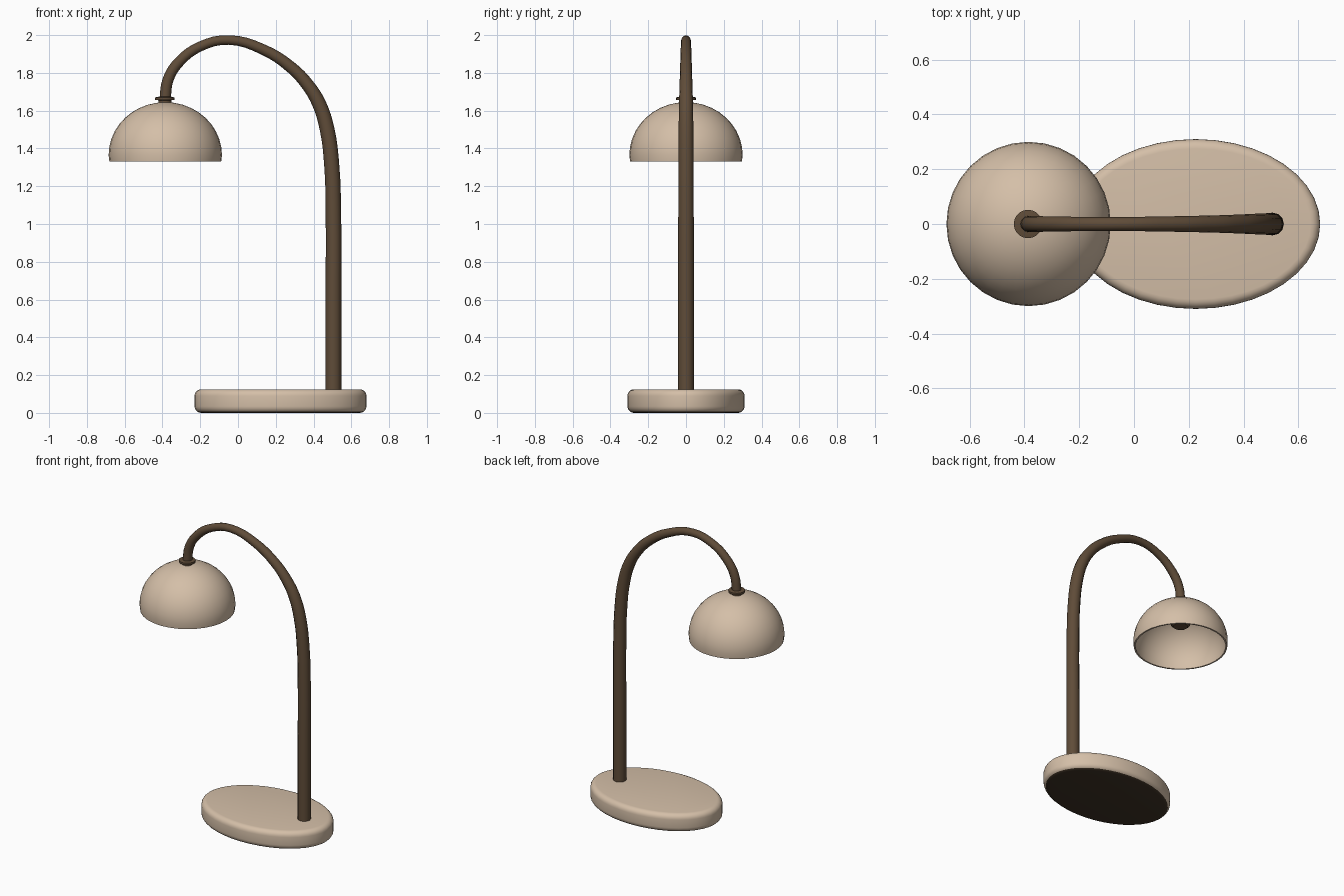
import bpy
import math

cube = bpy.data.objects.get("Cube")
if cube:
    bpy.data.objects.remove(cube)


def material(name, color):
    mat = bpy.data.materials.new(name)
    mat.use_nodes = True
    mat.diffuse_color = (*color, 1)
    bsdf = mat.node_tree.nodes["Principled BSDF"]
    bsdf.inputs["Base Color"].default_value = (*color, 1)
    bsdf.inputs["Roughness"].default_value = 0.7
    return mat


CREAM = material("warm cream", (0.66, 0.52, 0.39))
BROWN = material("walnut brown", (0.115, 0.072, 0.04))
DARK = material("dark brown", (0.05, 0.033, 0.019))


def smooth(obj, angle=40):
    bpy.ops.object.select_all(action="DESELECT")
    obj.select_set(True)
    bpy.context.view_layer.objects.active = obj
    bpy.ops.object.shade_smooth_by_angle(angle=math.radians(angle))


def lathe(name, profile, center, mat, sides=32, stretch=0.0, angle=40):
    """Sweep (radius, z) points round z; stretch lengthens the x radius."""
    verts, faces = [], []
    for r, z in profile:
        for i in range(sides):
            a = math.tau * i / sides
            verts.append(((r + stretch) * math.cos(a), r * math.sin(a), z))
    for j in range(len(profile) - 1):
        for i in range(sides):
            k = (i + 1) % sides
            faces.append((j * sides + i, j * sides + k,
                          (j + 1) * sides + k, (j + 1) * sides + i))
    faces.append(tuple(reversed(range(sides))))
    last = (len(profile) - 1) * sides
    faces.append(tuple(range(last, last + sides)))
    mesh = bpy.data.meshes.new(name)
    mesh.from_pydata(verts, [], faces)
    mesh.materials.append(mat)
    obj = bpy.data.objects.new(name, mesh)
    obj.location = center
    bpy.context.collection.objects.link(obj)
    smooth(obj, angle)
    return obj


# Oval base with rounded edges and a dark underside
def corner(r, z, size, start):
    return [(r + size * math.cos(math.radians(t)), z + size * math.sin(math.radians(t)))
            for t in range(start, start + 91, 18)]


base = lathe("base", corner(0.275, 0.035, 0.035, -90) + corner(0.275, 0.09, 0.035, 0),
             (0.225, 0, 0), CREAM, sides=40, stretch=0.145, angle=50)
base.data.materials.append(DARK)
for face in base.data.polygons:
    if face.normal.z < -0.85:
        face.material_index = 1

# Curved stem: (x, z, radius)
path = [(0.505, 0.11, 0.042), (0.505, 0.6, 0.042), (0.505, 1.05, 0.041),
        (0.497, 1.3, 0.04), (0.472, 1.5, 0.039), (0.43, 1.635, 0.037),
        (0.37, 1.735, 0.034), (0.28, 1.83, 0.031), (0.13, 1.925, 0.028),
        (-0.05, 1.974, 0.025), (-0.2, 1.94, 0.026), (-0.31, 1.86, 0.028),
        (-0.37, 1.765, 0.029), (-0.387, 1.65, 0.03)]
curve = bpy.data.curves.new("stem", "CURVE")
curve.dimensions = "3D"
curve.bevel_depth = 1
curve.bevel_resolution = 4
curve.resolution_u = 4
curve.use_fill_caps = True
spline = curve.splines.new("BEZIER")
spline.bezier_points.add(len(path) - 1)
for point, (x, z, radius) in zip(spline.bezier_points, path):
    point.co = (x, 0, z)
    point.radius = radius
    point.handle_left_type = point.handle_right_type = "AUTO"
curve.materials.append(BROWN)
stem = bpy.data.objects.new("stem", curve)
bpy.context.collection.objects.link(stem)
bpy.ops.object.select_all(action="DESELECT")
stem.select_set(True)
bpy.context.view_layer.objects.active = stem
bpy.ops.object.convert(target="MESH")
smooth(bpy.context.object)


# Open dome shade with a thin wall
def dome(radius, height, steps=10):
    return [(radius * math.cos(math.pi / 2 * i / steps),
             1.365 + height * math.sin(math.pi / 2 * i / steps))
            for i in range(steps)] + [(0.004, 1.365 + height)]


outer = [(0.296, 1.33)] + dome(0.3, 0.28)
inner = [(0.286, 1.33)] + dome(0.29, 0.27)
lathe("shade", list(reversed(inner)) + outer, (-0.385, 0, 0), CREAM)

# Neck, collar and bulb socket
lathe("collar", [(0.034, 1.64), (0.034, 1.655), (0.052, 1.657), (0.052, 1.67),
                 (0.032, 1.674)], (-0.387, 0, 0), BROWN, sides=20)
lathe("socket", [(0.045, 1.475), (0.062, 1.49), (0.062, 1.58), (0.04, 1.638)],
      (-0.385, 0, 0), BROWN, sides=16)
